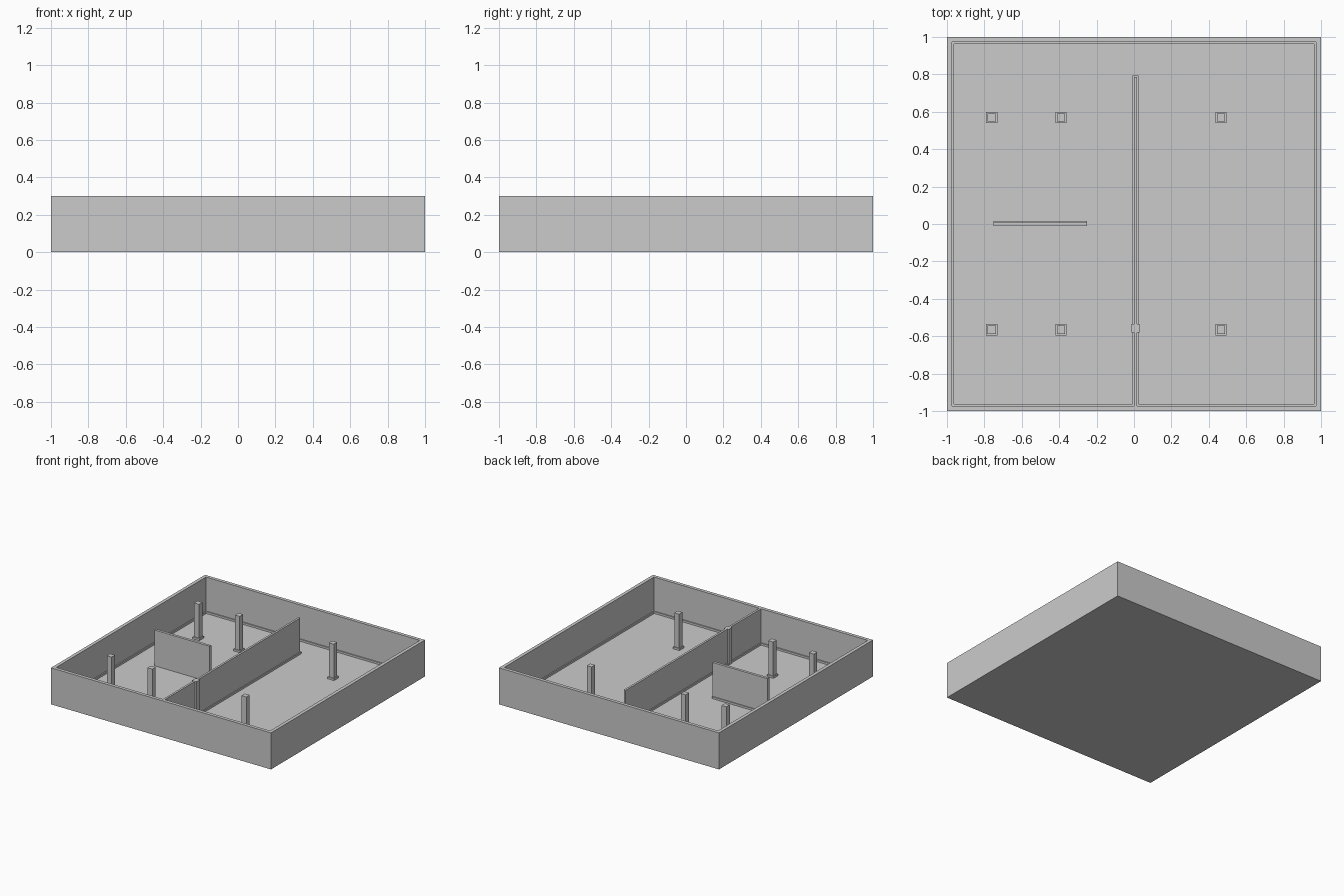
import bpy, bmesh

if "Cube" in bpy.data.objects:
    bpy.data.objects.remove(bpy.data.objects["Cube"])

H = 0.30        # wall height
FLOOR = 0.006   # floor thickness
SKIRT = 0.022   # top of the skirting


def box(name, x0, x1, y0, y1, z0, z1):
    bm = bmesh.new()
    bmesh.ops.create_cube(bm, size=1)
    for v in bm.verts:
        v.co.x = x1 if v.co.x > 0 else x0
        v.co.y = y1 if v.co.y > 0 else y0
        v.co.z = z1 if v.co.z > 0 else z0
    return finish(name, bm)


def finish(name, bm):
    bmesh.ops.recalc_face_normals(bm, faces=bm.faces)
    me = bpy.data.meshes.new(name)
    bm.to_mesh(me)
    bm.free()
    ob = bpy.data.objects.new(name, me)
    bpy.context.collection.objects.link(ob)
    return ob


def square_ring(name, outer, inner, z0, z1):
    bm = bmesh.new()
    loops = []
    for r, z in ((outer, z0), (outer, z1), (inner, z1), (inner, z0)):
        loops.append([bm.verts.new((sx * r, sy * r, z))
                      for sx, sy in ((-1, -1), (1, -1), (1, 1), (-1, 1))])
    for k in range(4):
        a, b = loops[k], loops[(k + 1) % 4]
        for i in range(4):
            j = (i + 1) % 4
            bm.faces.new((a[i], a[j], b[j], b[i]))
    return finish(name, bm)


# Floor slab and perimeter walls with skirting
box("floor", -1, 1, -1, 1, 0, FLOOR)
square_ring("outer_walls", 1.0, 0.972, 0, H)
square_ring("outer_skirting", 0.973, 0.963, FLOOR, SKIRT)

# Long dividing wall, joined to the front wall
box("dividing_wall", -0.001, 0.016, -0.98, 0.785, 0, H)
box("dividing_skirting", -0.008, 0.023, -0.97, 0.793, 0, SKIRT)

# Free-standing partition, skirting on its back side
box("partition", -0.75, -0.25, -0.012, 0.010, 0, H)
box("partition_skirting", -0.75, -0.25, 0.009, 0.017, 0, SKIRT)

# Columns with square bases
C, B = 0.022, 0.030
for x in (-0.76, -0.39, 0.465):
    for y in (-0.565, 0.57):
        box("column", x - C, x + C, y - C, y + C, 0, H)
        box("column_base", x - B, x + B, y - B, y + B, 0, SKIRT)

# Column built into the dividing wall
box("wall_column", 0.008 - C, 0.008 + C, -0.557 - C, -0.557 + C, 0, H)
